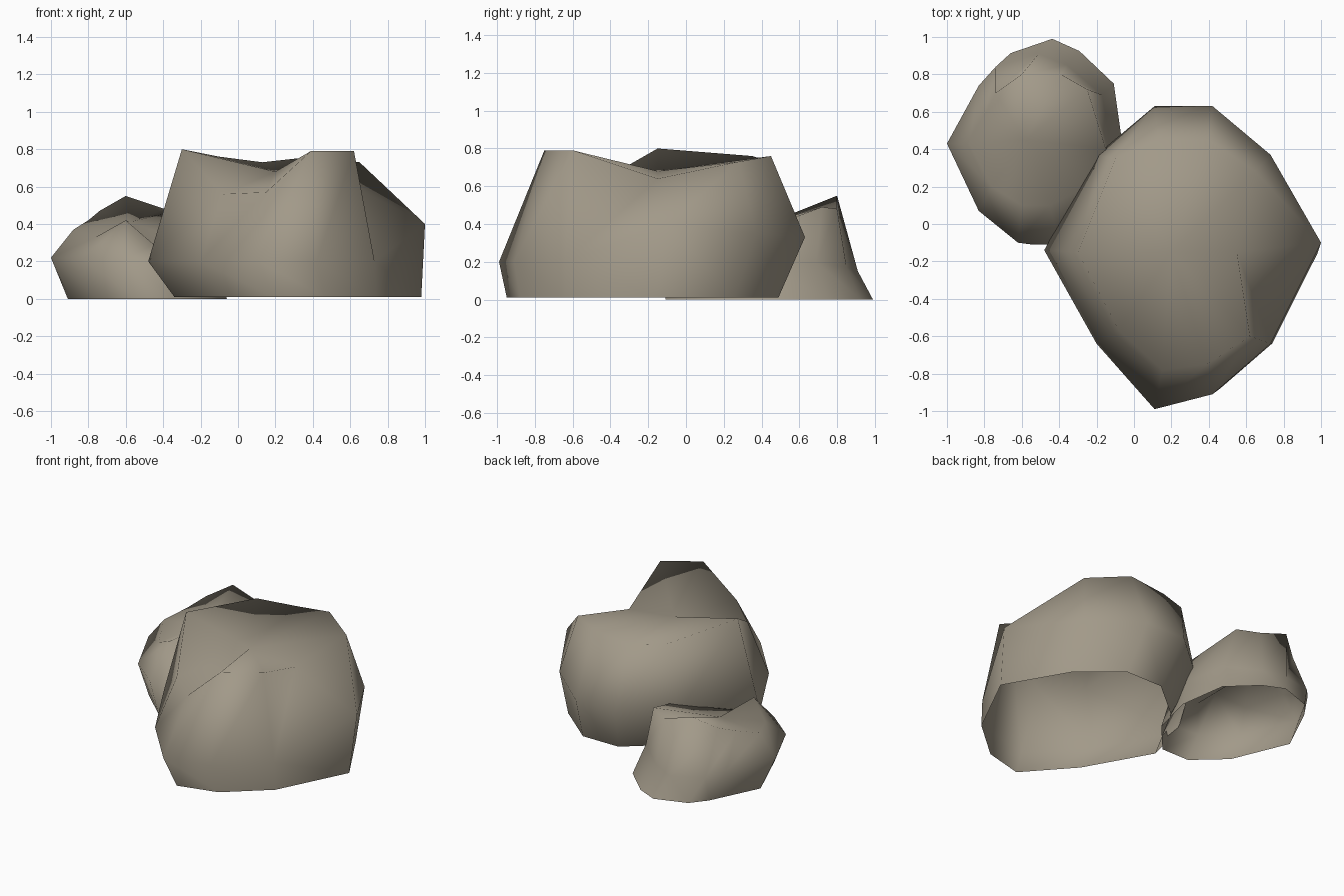
import bpy, bmesh

stone = bpy.data.materials.new("warm grey stone")
stone.diffuse_color = (0.36, 0.32, 0.25, 1)


def boulder(name, columns, centre, base_fn):
    """Loft open base, waist and crown rings, then fan the top to a sunken centre."""
    bm = bmesh.new()
    base = [bm.verts.new(base_fn(c[0], c[1])) for c in columns]
    waist = [bm.verts.new(c[:3]) for c in columns]
    crown = [bm.verts.new(c[3:]) for c in columns]
    mid = bm.verts.new(centre)
    n = len(columns)
    for i in range(n):
        j = (i + 1) % n
        bm.faces.new((base[i], base[j], waist[j], waist[i]))
        # facets run from each crown corner down to the next waist corner
        bm.faces.new((waist[i], waist[j], crown[i]))
        bm.faces.new((waist[j], crown[j], crown[i]))
        bm.faces.new((crown[i], crown[j], mid))
    bmesh.ops.recalc_face_normals(bm, faces=bm.faces)
    # the top faces must point up
    if sum(f.normal.z for f in mid.link_faces) < 0:
        bmesh.ops.reverse_faces(bm, faces=bm.faces)
    for f in bm.faces:
        f.smooth = True
    me = bpy.data.meshes.new(name)
    bm.to_mesh(me)
    bm.free()
    me.materials.append(stone)
    ob = bpy.data.objects.new(name, me)
    bpy.context.collection.objects.link(ob)
    return ob


# Each column, clockwise: waist x, y, z then crown x, y, z
boulder("large_rock", [
    (0.11, 0.63, 0.33, 0.13, 0.45, 0.73),
    (0.42, 0.63, 0.33, 0.40, 0.45, 0.76),
    (0.73, 0.37, 0.35, 0.65, 0.28, 0.73),
    (1.00, -0.10, 0.40, 0.55, -0.15, 0.64),
    (0.73, -0.64, 0.20, 0.62, -0.60, 0.79),
    (0.42, -0.91, 0.20, 0.39, -0.75, 0.79),
    (0.11, -0.99, 0.20, 0.15, -0.78, 0.57),
    (-0.20, -0.64, 0.20, -0.08, -0.57, 0.56),
    (-0.48, -0.14, 0.20, -0.30, -0.15, 0.80),
    (-0.20, 0.37, 0.30, -0.10, 0.35, 0.76),
], (0.20, -0.15, 0.68), lambda x, y: (0.892 * x + 0.088, 0.888 * y - 0.07, 0.01))

boulder("small_rock", [
    (-0.51, 0.91, 0.15, -0.60, 0.80, 0.55),
    (-0.36, 0.85, 0.17, -0.39, 0.80, 0.48),
    (-0.17, 0.69, 0.20, -0.25, 0.72, 0.49),
    (-0.12, 0.38, 0.20, -0.15, 0.40, 0.37),
    (-0.20, 0.10, 0.18, -0.25, 0.20, 0.30),
    (-0.40, -0.10, 0.20, -0.45, 0.10, 0.29),
    (-0.62, -0.10, 0.21, -0.60, 0.10, 0.42),
    (-0.83, 0.07, 0.21, -0.76, 0.20, 0.33),
    (-1.00, 0.43, 0.22, -0.88, 0.43, 0.37),
    (-0.83, 0.74, 0.20, -0.80, 0.58, 0.42),
    (-0.74, 0.84, 0.17, -0.74, 0.70, 0.47),
], (-0.58, 0.45, 0.41), lambda x, y: (0.966 * x + 0.056, 1.089 * y - 0.001, 0.0))
